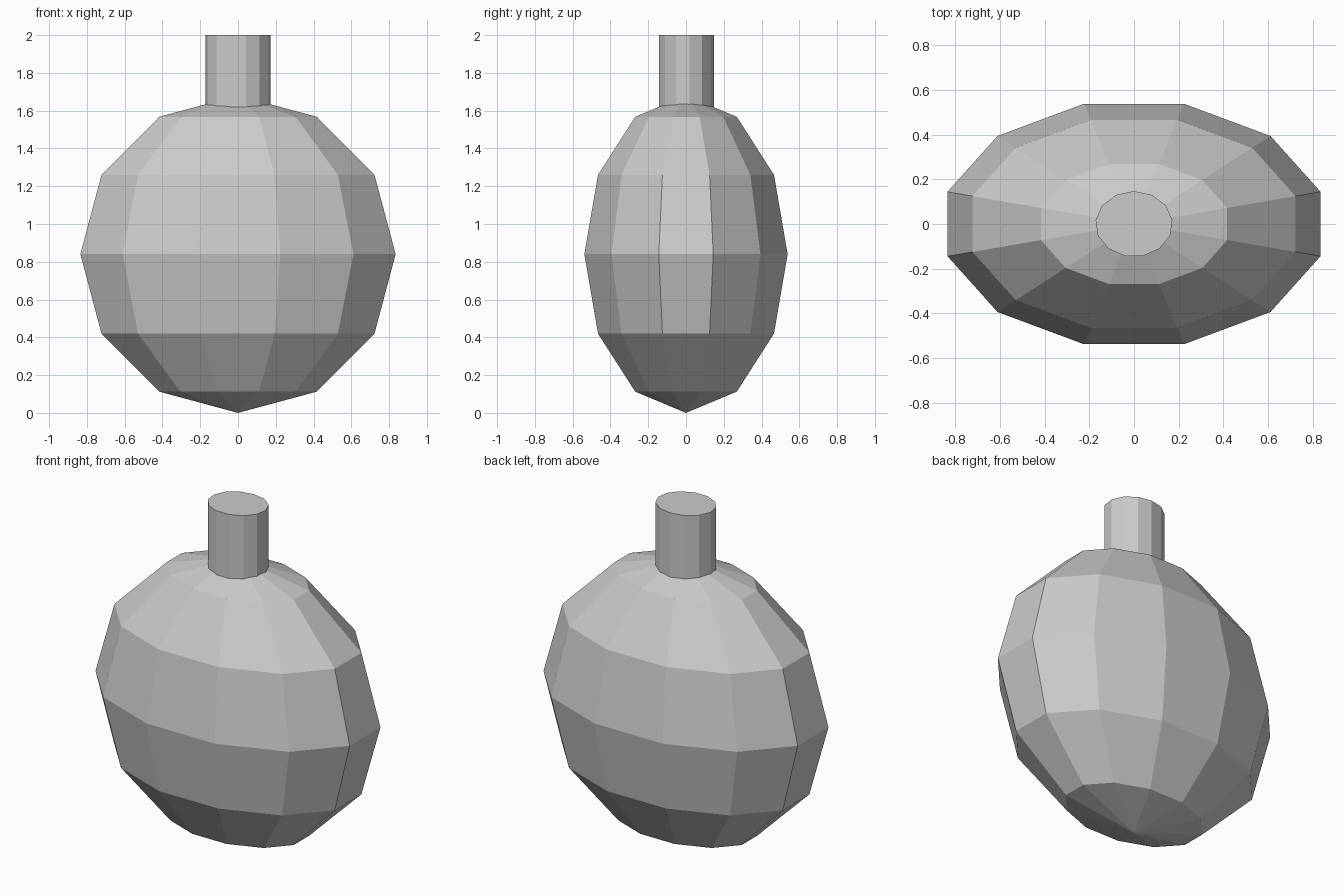
import bpy, bmesh
from math import sin, cos, pi, radians

if "Cube" in bpy.data.objects:
    bpy.data.objects.remove(bpy.data.objects["Cube"])


def lathe(name, profile, sides, start, rx, ry):
    """Revolve (radius, z) points into a closed elliptical solid; radius 0 makes a pole."""
    bm = bmesh.new()
    rings = []
    for r, z in profile:
        if r == 0:
            rings.append([bm.verts.new((0, 0, z))] * sides)
        else:
            angles = [start + 2 * pi * i / sides for i in range(sides)]
            rings.append([bm.verts.new((rx * r * cos(a), ry * r * sin(a), z)) for a in angles])
    for low, high in zip(rings, rings[1:]):
        for i in range(sides):
            j = (i + 1) % sides
            bm.faces.new(list(dict.fromkeys((low[i], low[j], high[j], high[i]))))
    bmesh.ops.recalc_face_normals(bm, faces=bm.faces)
    mesh = bpy.data.meshes.new(name)
    bm.to_mesh(mesh)
    bm.free()
    obj = bpy.data.objects.new(name, mesh)
    bpy.context.collection.objects.link(obj)
    return obj


# Flattened low-poly sphere body: 12 sides, 6 bands
R = 0.84
body = [(0, 0)] + [(sin(pi * k / 6), R - R * cos(pi * k / 6)) for k in range(1, 6)] + [(0, 2 * R)]
lathe("flask_body", body, 12, radians(15), 0.864, 0.557)

# Oval 13-sided neck, sunk slightly into the body
lathe("flask_neck", [(0, 1.6), (1, 1.6), (1, 2.0), (0, 2.0)], 13, pi / 2, 0.173, 0.147)
